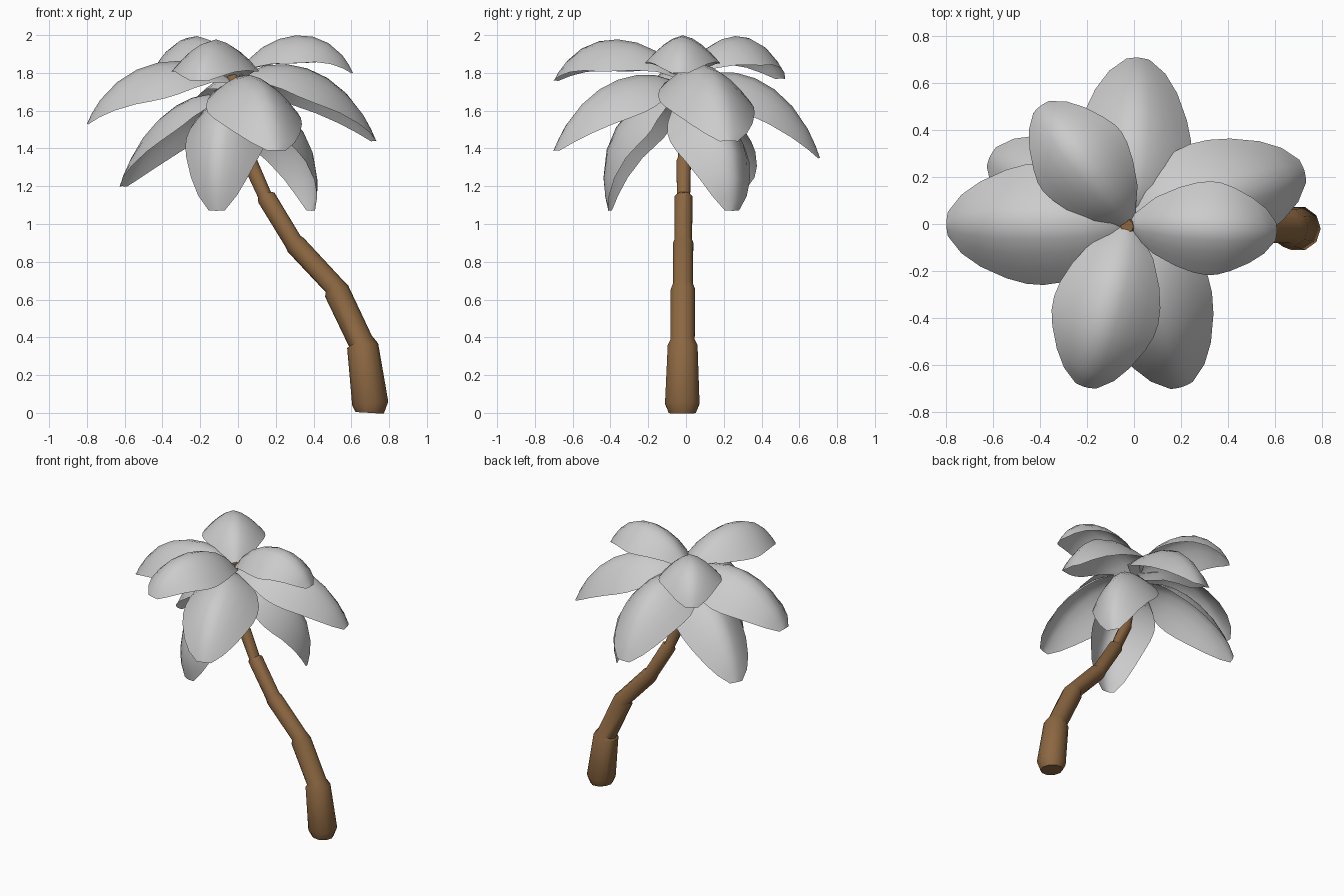
import bpy, bmesh, math
from mathutils import Vector

cube = bpy.data.objects.get("Cube")
if cube:
    bpy.data.objects.remove(cube, do_unlink=True)


def material(name, rgb):
    mat = bpy.data.materials.new(name)
    mat.use_nodes = True
    colour = (*rgb, 1)
    mat.diffuse_color = colour
    mat.node_tree.nodes["Principled BSDF"].inputs["Base Color"].default_value = colour
    return mat


BARK = material("brown_bark", (0.26, 0.135, 0.053))
LEAF = material("pale_grey_leaf", (0.6, 0.6, 0.6))


def loft(name, rows, mat, closed=False, angle=40):
    """Skin rows of points into one smooth surface."""
    bm = bmesh.new()
    grid = [[bm.verts.new(p) for p in row] for row in rows]
    count = len(grid[0])
    for a, b in zip(grid, grid[1:]):
        for i in range(count if closed else count - 1):
            j = (i + 1) % count
            bm.faces.new((a[i], a[j], b[j], b[i]))
    if closed:
        bm.faces.new(list(reversed(grid[0])))
        bm.faces.new(grid[-1])
    mesh = bpy.data.meshes.new(name)
    bm.to_mesh(mesh)
    bm.free()
    mesh.materials.append(mat)
    obj = bpy.data.objects.new(name, mesh)
    bpy.context.collection.objects.link(obj)
    bpy.ops.object.select_all(action="DESELECT")
    obj.select_set(True)
    bpy.context.view_layer.objects.active = obj
    bpy.ops.object.shade_smooth_by_angle(angle=math.radians(angle))


# Leaning trunk: stacked tapering sections, each ring as (x, z, radius)
RINGS = [
    (0.697, 0.0, 0.075), (0.70, 0.05, 0.096),
    (0.66, 0.355, 0.083), (0.648, 0.38, 0.067),
    (0.522, 0.645, 0.068), (0.506, 0.675, 0.055),
    (0.305, 0.89, 0.056), (0.29, 0.91, 0.049),
    (0.15, 1.14, 0.05), (0.14, 1.155, 0.037),
    (0.062, 1.33, 0.04), (0.054, 1.35, 0.033),
    (0.022, 1.55, 0.033), (-0.025, 1.77, 0.035), (-0.03, 1.79, 0.028),
]
SIDES = 10
rows = []
for k, (x, z, r) in enumerate(RINGS):
    before, after = RINGS[max(k - 1, 0)], RINGS[min(k + 1, len(RINGS) - 1)]
    along = Vector((after[0] - before[0], 0, after[1] - before[1])).normalized()
    across = Vector((along.z, 0, -along.x))
    centre = Vector((x, -0.02 + 0.006 * z, z))
    turns = [math.tau * i / SIDES for i in range(SIDES)]
    rows.append([centre + across * r * math.cos(t) + Vector((0, r * math.sin(t), 0))
                 for t in turns])
loft("trunk", rows, BARK, closed=True)


# Leaves: an arched midrib with a drooping cross-section and blunt tip
WIDTHS = [0.15, 0.6, 0.84, 0.96, 1, 0.98, 0.89, 0.7, 0.48, 0.2]
STATIONS = [0, 0.125, 0.25, 0.375, 0.5, 0.625, 0.75, 0.875, 0.95, 1]
SPREAD = [-1, -0.75, -0.5, -0.25, 0, 0.25, 0.5, 0.75, 1]


def leaf(name, heading, reach, root, tip, half_width, lift, arch, belly=0.8, depth=0.74):
    a = math.radians(heading)
    out, side = Vector((math.cos(a), math.sin(a), 0)), Vector((-math.sin(a), math.cos(a), 0))
    p = [Vector(v) for v in ((0, root), (0.25 * reach, root + lift),
                             (belly * reach, tip + arch), (reach, tip))]
    rows = []
    for t, width in zip(STATIONS, WIDTHS):
        u = 1 - t
        mid = p[0] * u**3 + p[1] * 3 * u * u * t + p[2] * 3 * u * t * t + p[3] * t**3
        tan = ((p[1] - p[0]) * u * u + (p[2] - p[1]) * 2 * u * t + (p[3] - p[2]) * t * t).normalized()
        w = half_width * width
        row = []
        for s in SPREAD:
            # The flanks fold down more gently near the tip
            drop = depth * w * width * abs(s) ** 1.6
            q = mid + Vector((tan.y, -tan.x)) * drop
            row.append(Vector((-0.02, 0, q.y)) + out * q.x + side * (-w * s))
        rows.append(row)
    loft(name, rows, LEAF, angle=60)


# Upper tier
leaf("upper_leaf_left", -3, 0.63, 1.77, 1.8, 0.2, 0.28, 0.29)
leaf("upper_leaf_front", -105, 0.72, 1.76, 1.76, 0.23, 0.27, 0.31)
leaf("upper_leaf_back", 127, 0.63, 1.77, 1.77, 0.21, 0.28, 0.32)

# Middle tier
leaf("middle_leaf_right", 180, 0.78, 1.75, 1.53, 0.26, 0.19, 0.38)
leaf("middle_leaf_left", 17, 0.78, 1.75, 1.44, 0.25, 0.19, 0.42)
leaf("middle_leaf_front", -72, 0.73, 1.71, 1.39, 0.25, 0.17, 0.40)
leaf("middle_leaf_back", 87, 0.71, 1.72, 1.35, 0.25, 0.18, 0.45)

# Lower tier, hanging close to the trunk
leaf("lower_leaf_right", 154, 0.66, 1.64, 1.2, 0.23, 0.13, 0.42)
leaf("lower_leaf_front", -103, 0.42, 1.64, 1.07, 0.22, 0.16, 0.5, 1.35, 0.9)
leaf("lower_leaf_left", 31, 0.48, 1.64, 1.07, 0.22, 0.14, 0.48, 1.25, 0.9)
